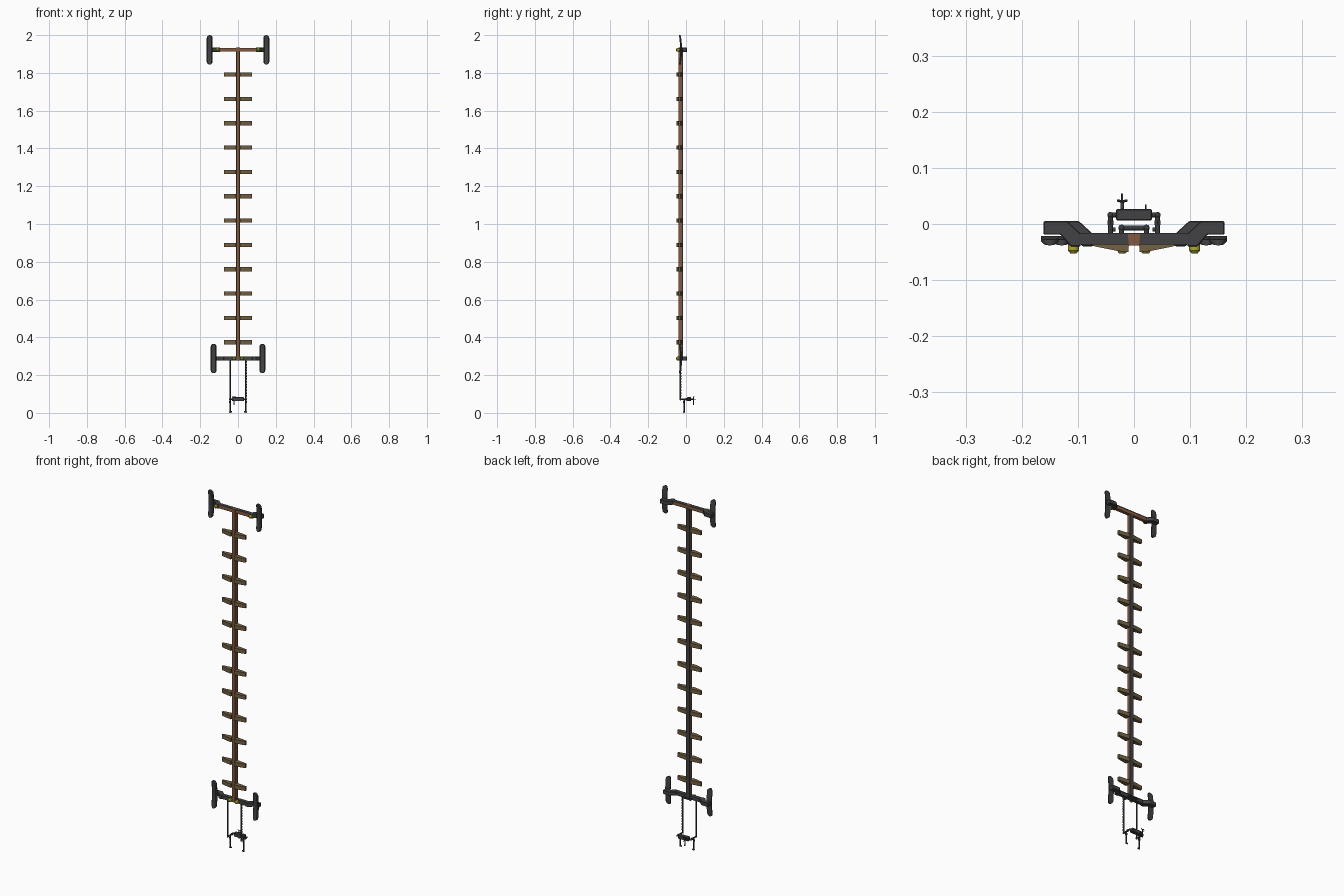
import bpy, bmesh, math
from mathutils import Vector

if "Cube" in bpy.data.objects:
    bpy.data.objects.remove(bpy.data.objects["Cube"])


def material(name, col):
    m = bpy.data.materials.new(name)
    m.diffuse_color = (*col, 1)
    m.use_nodes = True
    m.node_tree.nodes["Principled BSDF"].inputs["Base Color"].default_value = m.diffuse_color
    return m


WOOD = material("brown_wood", (0.22, 0.10, 0.05))
OLIVE = material("olive_wood", (0.17, 0.115, 0.055))
DARK = material("dark_metal", (0.055, 0.055, 0.06))
PIPE = material("pipe_metal", (0.04, 0.045, 0.05))
GOLD = material("yellow_bolt", (0.42, 0.40, 0.03))


def finish(name, bm, mat, smooth=False):
    bmesh.ops.recalc_face_normals(bm, faces=bm.faces)
    me = bpy.data.meshes.new(name)
    bm.to_mesh(me)
    bm.free()
    me.materials.append(mat)
    ob = bpy.data.objects.new(name, me)
    bpy.context.collection.objects.link(ob)
    if smooth:
        bpy.ops.object.select_all(action='DESELECT')
        ob.select_set(True)
        bpy.context.view_layer.objects.active = ob
        bpy.ops.object.shade_smooth_by_angle(angle=math.radians(40))
    return ob


def prism(name, pts, z0, z1, mat, bevel=0.0):
    """Plan outline in xy raised from z0 to z1."""
    bm = bmesh.new()
    f = bm.faces.new([bm.verts.new((x, y, z0)) for x, y in pts])
    r = bmesh.ops.extrude_face_region(bm, geom=[f])
    for v in r['geom']:
        if isinstance(v, bmesh.types.BMVert):
            v.co.z = z1
    # keep the bottom cap so the solid is closed
    if f.is_valid is False:
        bmesh.ops.holes_fill(bm, edges=bm.edges)
    ob = finish(name, bm, mat)
    if bevel:
        b = ob.modifiers.new("bevel", 'BEVEL')
        b.width, b.segments = bevel, 1
    return ob


def box(name, x0, x1, y0, y1, z0, z1, mat, bevel=0.0):
    return prism(name, [(x0, y0), (x1, y0), (x1, y1), (x0, y1)], z0, z1, mat, bevel)


def cyl(name, a, b, r1, mat, r2=None, n=12):
    a, b = Vector(a), Vector(b)
    bm = bmesh.new()
    bmesh.ops.create_cone(bm, cap_ends=True, segments=n, radius1=r1,
                          radius2=r1 if r2 is None else r2, depth=(b - a).length)
    m = (b - a).to_track_quat('Z', 'Y').to_matrix().to_4x4()
    m.translation = (a + b) / 2
    bm.transform(m)
    return finish(name, bm, mat, True)


def tube(name, pts, r, mat):
    """Pipe run of straight lengths with ball elbows."""
    for i, (a, b) in enumerate(zip(pts, pts[1:])):
        cyl(name, a, b, r, mat)
        if i:
            bm = bmesh.new()
            bmesh.ops.create_uvsphere(bm, u_segments=10, v_segments=8, radius=r * 1.35)
            bmesh.ops.translate(bm, verts=bm.verts, vec=a)
            finish(name + "_elbow", bm, mat, True)


def pad(name, cx, cz, mat):
    """Upright rounded pad, bowed front to back."""
    bm = bmesh.new()
    h, w, n, rings = 0.078, 0.0155, 20, []
    for i in range(n + 1):
        z = -h * math.cos(math.pi * i / n)
        e = max(0, abs(z) - (h - w))
        hw = max(0.002, math.sqrt(max(0, w * w - e * e)))
        y = -0.026 - 0.007 * (z / h) ** 2
        sec = [(-hw, y), (-hw, y + 0.005), (hw, y + 0.005), (hw, y),
               (hw * 0.7, y - 0.005), (-hw * 0.7, y - 0.005)]
        rings.append([bm.verts.new((cx + x, yy, cz + z)) for x, yy in sec])
    for a, b in zip(rings, rings[1:]):
        for k in range(6):
            bm.faces.new((a[k], a[(k + 1) % 6], b[(k + 1) % 6], b[k]))
    bm.faces.new(rings[0])
    bm.faces.new(rings[-1])
    finish(name, bm, mat, True)


TOP, LOW = 1.922, 0.288

# Upright: tapered wood front on a metal back rail
prism("upright_wood", [(-0.009, -0.0385), (0.009, -0.0385), (0.011, -0.018), (-0.011, -0.018)],
      LOW - 0.008, TOP + 0.0112, WOOD)
box("upright_back_rail", -0.0115, 0.0115, -0.0215, -0.0165, LOW - 0.008, TOP - 0.006, DARK)

# Twelve pairs of tapered side arms
for i in range(12):
    z = 1.791 - 0.1288 * i
    for s in (-1, 1):
        prism("side_arm", [(s * 0.008, -0.02), (s * 0.074, -0.028), (s * 0.074, -0.039),
                           (s * 0.03, -0.048), (s * 0.010, -0.050)],
              z - 0.011, z + 0.011, OLIVE)

# Crossbars, cranked end brackets, pads and bolts
for name, z, px, bx, mat in (("top", TOP, 0.150, 0.108, WOOD), ("bottom", LOW, 0.129, 0.021, DARK)):
    d = px - 0.150
    e = 0.105 + d
    box(name + "_crossbar", -e, e, -0.036, -0.018, z - 0.010, z + 0.009, mat)
    box(name + "_crossbar_cap", -e, e, -0.0365, -0.016, z + 0.009, z + 0.011, DARK)
    for s in (-1, 1):
        prism(name + "_bracket",
              [(s * (x + d), y) for x, y in ((0.095, -0.017), (0.119, 0.005), (0.161, 0.005),
                                             (0.161, -0.019), (0.131, -0.019), (0.113, -0.040),
                                             (0.095, -0.040))],
              z - 0.0112, z + 0.0112, DARK, 0.0015)
        pad(name + "_pad", s * px, z, DARK)
        cyl(name + "_bolt_shaft", (s * bx, -0.034, z), (s * bx, -0.047, z), 0.010, GOLD)
        cyl(name + "_bolt_head", (s * bx, -0.047, z), (s * bx, -0.053, z), 0.010, GOLD, 0.005)

# Link pipe behind the bottom crossbar
tube("link_pipe", [(-0.022, -0.018, 0.283), (-0.022, -0.007, 0.283),
                   (0.022, -0.007, 0.283), (0.022, -0.018, 0.283)], 0.0045, PIPE)

# Supply pipes and drop legs
for s in (-1, 1):
    x = s * 0.042
    tube("supply_pipe", [(x, -0.030, 0.286), (x, -0.030, 0.072), (x, 0.016, 0.072),
                         (s * 0.03, 0.016, 0.072)], 0.0042, PIPE)
    tube("drop_leg", [(x, -0.010, 0.072), (x, -0.010, 0.005), (s * 0.033, -0.010, 0.005)],
         0.0037, PIPE)
    cyl("pipe_collar", (x, -0.002, 0.072), (x, 0.006, 0.072), 0.0065, PIPE, n=6)
    cyl("leg_collar", (x, -0.010, 0.053), (x, -0.010, 0.062), 0.0055, PIPE, n=6)

# Ribs on the right supply pipe
for k in range(13):
    z = 0.27 - k * 0.015
    cyl("pipe_rib", (0.042, -0.030, z - 0.004), (0.042, -0.030, z + 0.004), 0.0052, PIPE)

# Valve block
box("valve_block", -0.032, 0.032, 0.006, 0.027, 0.062, 0.083, DARK, 0.002)

# Tap stem with wing handle
cyl("tap_body", (-0.021, 0.026, 0.072), (-0.021, 0.040, 0.072), 0.0035, DARK)
cyl("tap_spout", (-0.021, 0.040, 0.084), (-0.021, 0.040, 0.045), 0.0022, DARK)
cyl("tap_nozzle", (-0.021, 0.040, 0.047), (-0.021, 0.040, 0.041), 0.0035, DARK)
cyl("tap_tip", (-0.021, 0.040, 0.072), (-0.021, 0.054, 0.072), 0.0018, DARK)
for s in (-1, 1):
    cyl("tap_handle_wing", (-0.021, 0.040, 0.084), (-0.021 + s * 0.009, 0.042, 0.086),
        0.0022, DARK, n=8)
cyl("relief_pin", (0.021, 0.026, 0.072), (0.021, 0.035, 0.072), 0.0012, DARK, n=8)
